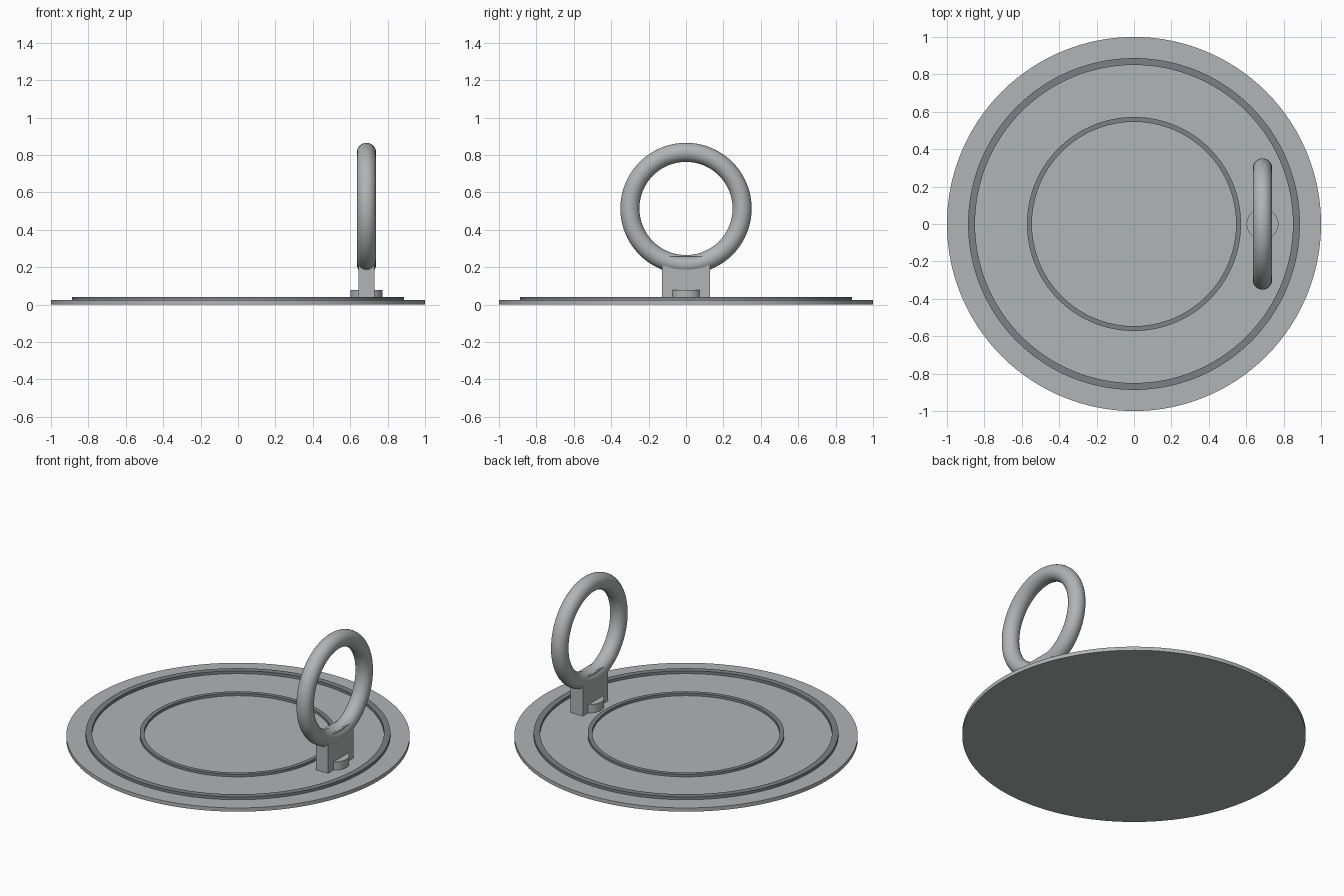
import bpy
import bmesh
import math

cube = bpy.data.objects.get("Cube")
if cube:
    bpy.data.objects.remove(cube, do_unlink=True)


def make_material(name, colour):
    mat = bpy.data.materials.new(name)
    mat.use_nodes = True
    rgba = (*colour, 1)
    mat.diffuse_color = rgba
    mat.node_tree.nodes["Principled BSDF"].inputs["Base Color"].default_value = rgba
    return mat


steel = make_material("light steel", (0.44, 0.46, 0.46))
slate = make_material("slate grey", (0.21, 0.215, 0.24))
dark_steel = make_material("dark steel", (0.21, 0.225, 0.23))

POST_X = 0.687
DISC_TOP = 0.024


def finish(obj, name, mat):
    obj.name = name
    obj.data.materials.append(mat)
    bpy.ops.object.select_all(action="DESELECT")
    obj.select_set(True)
    bpy.context.view_layer.objects.active = obj
    bpy.ops.object.shade_smooth_by_angle(angle=math.radians(35))
    return obj


def cylinder(name, radius, z0, z1, mat, x=0, sides=128):
    bpy.ops.mesh.primitive_cylinder_add(
        vertices=sides, radius=radius, depth=z1 - z0, location=(x, 0, (z0 + z1) / 2))
    return finish(bpy.context.object, name, mat)


def flat_ring(name, inner, outer, z0, z1, mat, sides=128):
    """Rectangular profile spun around the z axis."""
    bm = bmesh.new()
    profile = [(inner, z0), (outer, z0), (outer, z1), (inner, z1)]
    verts = [bm.verts.new((r, 0, z)) for r, z in profile]
    edges = [bm.edges.new((verts[i], verts[(i + 1) % 4])) for i in range(4)]
    bmesh.ops.spin(bm, geom=verts + edges, cent=(0, 0, 0), axis=(0, 0, 1),
                   angle=math.tau, steps=sides)
    bmesh.ops.remove_doubles(bm, verts=bm.verts, dist=0.0001)
    bmesh.ops.recalc_face_normals(bm, faces=bm.faces)
    mesh = bpy.data.meshes.new(name)
    bm.to_mesh(mesh)
    bm.free()
    obj = bpy.data.objects.new(name, mesh)
    bpy.context.collection.objects.link(obj)
    return finish(obj, name, mat)


# Base disc with two raised rings
cylinder("base_disc", 1, 0, DISC_TOP, steel)
flat_ring("outer_rim", 0.85, 0.887, DISC_TOP - 0.005, 0.042, slate)
flat_ring("inner_rim", 0.546, 0.572, DISC_TOP - 0.005, 0.04, dark_steel)

# Round foot and square post that carry the handle
cylinder("post_foot", 0.085, DISC_TOP - 0.005, 0.077, steel, x=POST_X, sides=64)
post_bottom, post_top = DISC_TOP - 0.005, 0.257
bpy.ops.mesh.primitive_cube_add(size=1, location=(POST_X, 0, (post_bottom + post_top) / 2))
post = bpy.context.object
post.scale = (0.086, 0.256, post_top - post_bottom)
bpy.ops.object.transform_apply(location=False, rotation=False, scale=True)
finish(post, "handle_post", steel)

# Upright ring handle
bpy.ops.mesh.primitive_torus_add(
    major_radius=0.3, minor_radius=0.051, major_segments=96, minor_segments=32,
    location=(POST_X, 0, 0.514), rotation=(0, math.pi / 2, 0))
finish(bpy.context.object, "ring_handle", steel)
